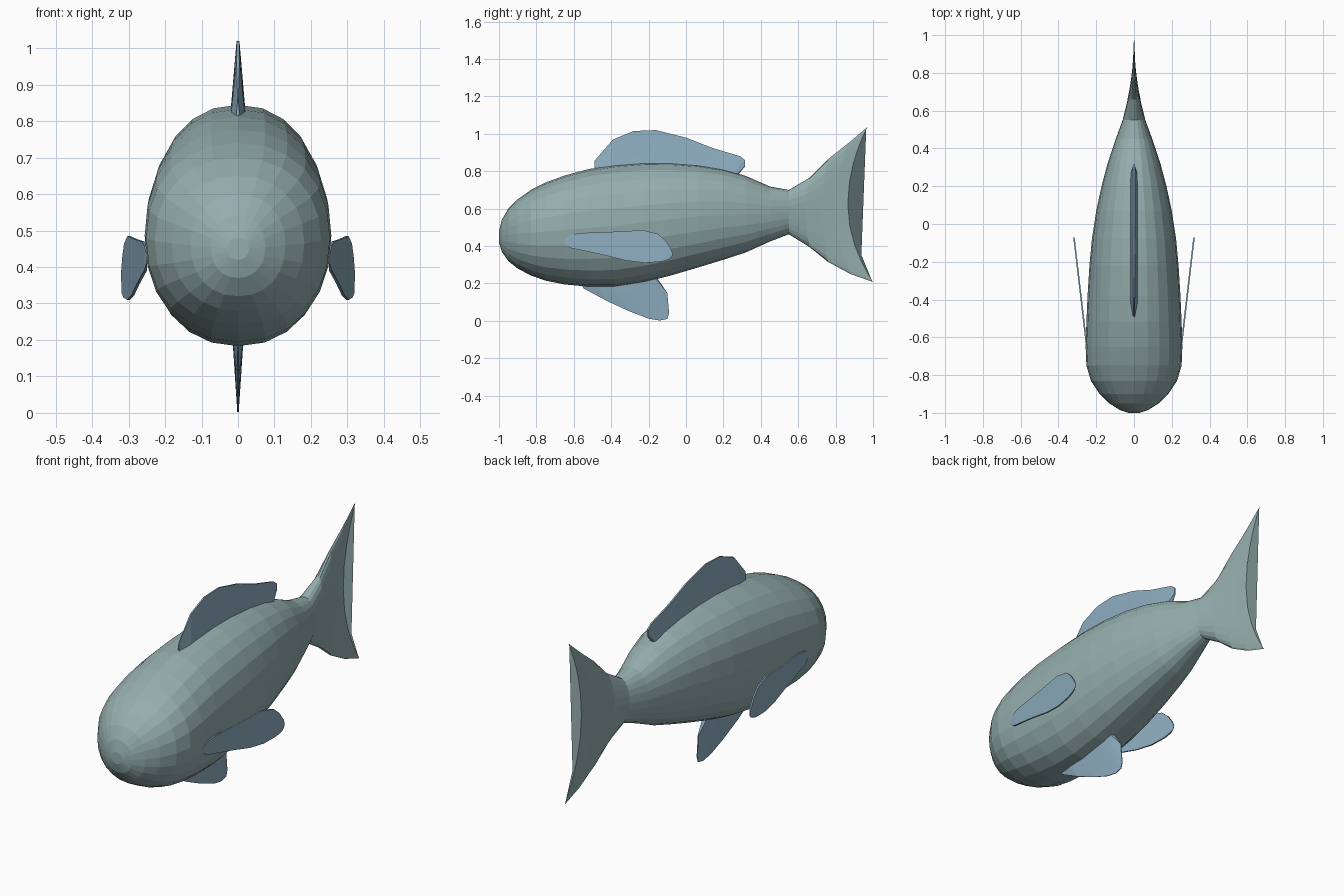
import bpy, bmesh
from math import sin, cos, tau, copysign

if "Cube" in bpy.data.objects:
    bpy.data.objects.remove(bpy.data.objects["Cube"])


def material(name, color):
    m = bpy.data.materials.new(name)
    m.diffuse_color = (*color, 1)
    m.use_nodes = True
    m.node_tree.nodes["Principled BSDF"].inputs["Base Color"].default_value = m.diffuse_color
    return m


SKIN = material("skin", (0.30, 0.42, 0.42))
FIN = material("fin", (0.27, 0.42, 0.53))


def loft(name, rings, mat):
    """Skin a list of equal-length closed rings and cap both ends."""
    bm = bmesh.new()
    rows = [[bm.verts.new(p) for p in ring] for ring in rings]
    n = len(rows[0])
    for a, b in zip(rows, rows[1:]):
        for i in range(n):
            j = (i + 1) % n
            bm.faces.new((a[i], a[j], b[j], b[i]))
    bm.faces.new(rows[0])
    bm.faces.new(rows[-1])
    bmesh.ops.recalc_face_normals(bm, faces=bm.faces)
    me = bpy.data.meshes.new(name)
    bm.to_mesh(me)
    bm.free()
    me.materials.append(mat)
    ob = bpy.data.objects.new(name, me)
    bpy.context.collection.objects.link(ob)
    return ob


def section(top, bottom, y_mid, width, n=24):
    """Full oval whose top and bottom may sweep back from its middle."""
    ring = []
    for i in range(n):
        s, c = sin(tau * i / n), cos(tau * i / n)
        x = width * copysign(abs(s) ** 0.92, s)
        u = copysign(abs(c) ** 0.92, c)
        end = top if u > 0 else bottom
        y = y_mid + (end[0] - y_mid) * u * u
        z = (top[1] + bottom[1]) / 2 + u * (top[1] - bottom[1]) / 2
        ring.append((x, y, z))
    return ring


def fin(name, columns, root, tip, lean=None):
    """Thin blade: each column runs from (y, z) at the root to (y, z) at the tip."""
    rings = []
    for k, (y0, z0, y1, z1) in enumerate(columns):
        edge = 0.3 if k in (0, len(columns) - 1) else 1
        side = []
        for s in (0, 0.35, 0.7, 1):
            t = edge * (root + (tip - root) * s)
            side.append((t, y0 + (y1 - y0) * s, z0 + (z1 - z0) * s))
        ring = side + [(-x, y, z) for x, y, z in reversed(side)]
        if lean:
            ring = [(x + lean(y), y, z) for x, y, z in ring]
        rings.append(ring)
    return loft(name, rings, FIN)


# Body: y, top z, bottom z, half width
trunk = [
    (-1.0, .48, .42, .03), (-.985, .54, .37, .075), (-.95, .60, .32, .13),
    (-.90, .65, .28, .182), (-.83, .70, .243, .228), (-.75, .74, .215, .252),
    (-.65, .777, .195, .256), (-.52, .812, .183, .252), (-.38, .833, .183, .246),
    (-.22, .845, .208, .236), (-.08, .844, .243, .223), (.07, .832, .287, .200),
    (.20, .810, .327, .172), (.32, .775, .366, .140), (.45, .718, .425, .097),
    (.55, .700, .463, .060),
]
rings = [section((y, t), (y, b), y, w) for y, t, b, w in trunk]
# Tail fan: continues the trunk, swept back at the tips
rings += [
    section((.66, .765), (.66, .395), .64, .038),
    section((.76, .865), (.76, .315), .73, .021),
    section((.87, .952), (.88, .250), .80, .010),
    section((.97, 1.037), (1.0, .208), .865, .002),
]
loft("body_and_tail", rings, SKIN)

# Dorsal fin
fin("dorsal_fin", [
    (-.49, .80, -.49, .855), (-.42, .80, -.39, .97), (-.30, .81, -.28, 1.015),
    (-.20, .82, -.16, 1.02), (0, .82, 0, .98), (.10, .81, .14, .925),
    (.20, .78, .29, .88), (.24, .77, .315, .86), (.25, .76, .315, .825),
    (.25, .75, .28, .782),
], .021, .004)

# Belly fin
fin("belly_fin", [
    (-.56, .20, -.55, .175), (-.50, .22, -.42, .105), (-.42, .22, -.30, .05),
    (-.33, .23, -.20, .012), (-.28, .23, -.14, .002), (-.24, .24, -.10, 0.01),
    (-.20, .25, -.09, .04), (-.18, .25, -.10, .15), (-.17, .25, -.13, .195),
], .017, .002)

# Side fins: upper edge to lower edge, flaring outward toward the rear
side_columns = [
    (-.65, .435, -.65, .41), (-.62, .46, -.62, .39), (-.56, .47, -.56, .378),
    (-.40, .476, -.44, .352), (-.23, .485, -.32, .322), (-.15, .465, -.22, .31),
    (-.11, .43, -.13, .317), (-.08, .385, -.09, .33), (-.07, .36, -.075, .343),
]
for name, sx in (("left_side_fin", -1), ("right_side_fin", 1)):
    fin(name, side_columns, .004, .004, lambda y, sx=sx: sx * (.25 + (y + .65) * .117))
